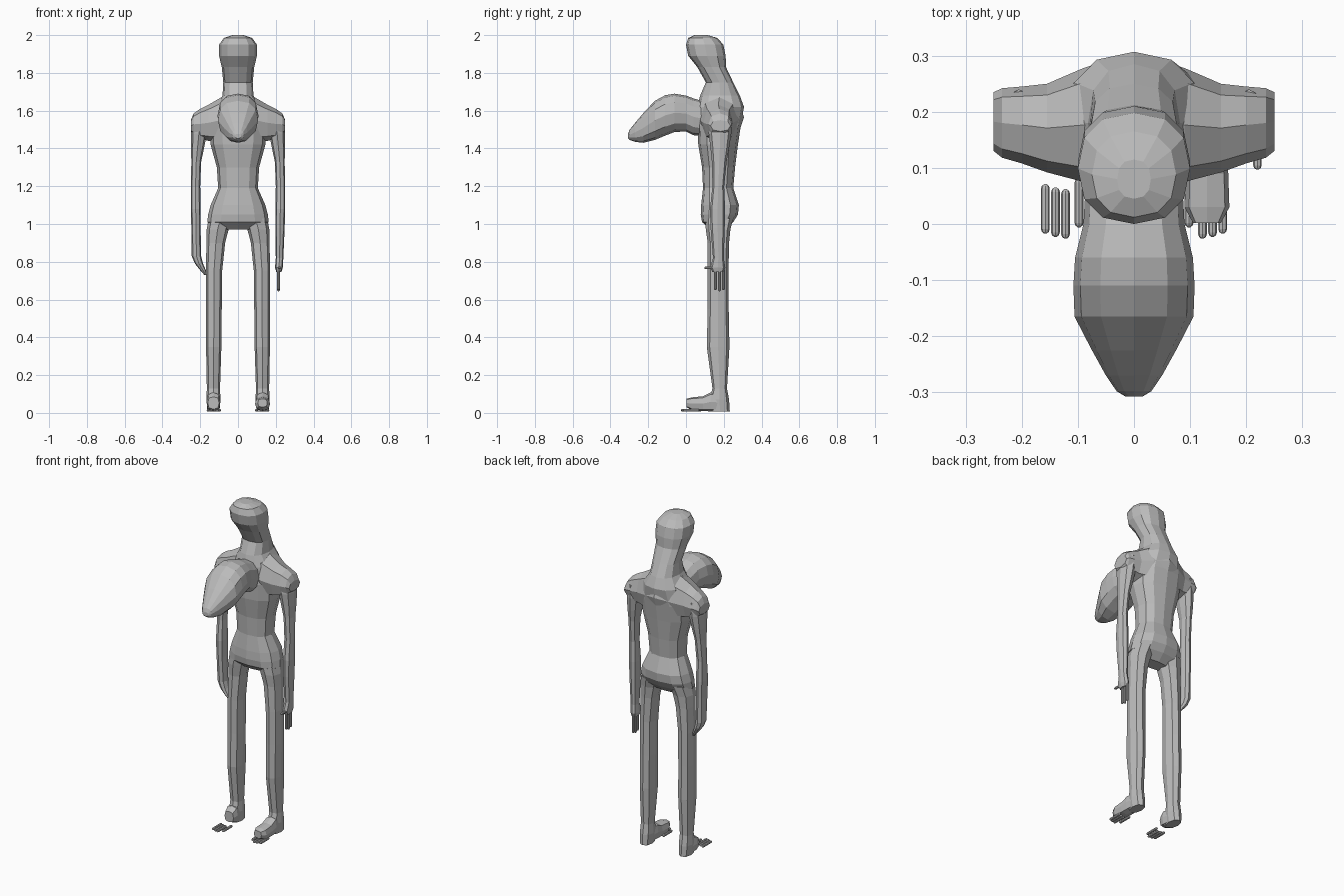
import bpy, bmesh, math
from mathutils import Vector

grey = bpy.data.materials.new("plain grey")
grey.diffuse_color = (0.5, 0.5, 0.5, 1)

AXES = {"x": (0, 1, 2), "y": (1, 0, 2), "z": (2, 0, 1)}


def loft(name, axis, rows, sides=8, power=0.85):
    """Skin rings along an axis; row = (position, u_min, u_max, v_min, v_max)."""
    a, u, v = AXES[axis]
    bm = bmesh.new()
    rings = []
    for pos, u0, u1, v0, v1 in rows:
        ring = []
        for i in range(sides):
            t = 2 * math.pi * i / sides
            c, s = math.cos(t), math.sin(t)
            p = Vector((0, 0, 0))
            p[a] = pos
            p[u] = (u0 + u1) / 2 + (u1 - u0) / 2 * math.copysign(abs(c) ** power, c)
            p[v] = (v0 + v1) / 2 + (v1 - v0) / 2 * math.copysign(abs(s) ** power, s)
            ring.append(bm.verts.new(p))
        rings.append(ring)
    for r, q in zip(rings, rings[1:]):
        for i in range(sides):
            j = (i + 1) % sides
            bm.faces.new((r[i], r[j], q[j], q[i]))
    bm.faces.new(rings[0])
    bm.faces.new(rings[-1])
    bmesh.ops.recalc_face_normals(bm, faces=bm.faces)
    mesh = bpy.data.meshes.new(name)
    bm.to_mesh(mesh)
    bm.free()
    mesh.materials.append(grey)
    obj = bpy.data.objects.new(name, mesh)
    bpy.context.collection.objects.link(obj)
    return obj


def flip(rows):
    """Mirror z- or y-lofted rows across x = 0."""
    return [(p, -u1, -u0, v0, v1) for p, u0, u1, v0, v1 in rows]


def digit(name, axis, start, end, cu, cv, r=0.0075):
    """Rounded finger or toe."""
    d = r if end > start else -r
    rows = []
    for pos, k in ((start, .3), (start + .4 * d, .8), (start + d, 1),
                   (end - d, 1), (end - .4 * d, .8), (end, .3)):
        rows.append((pos, cu - r * k, cu + r * k, cv - r * k, cv + r * k))
    return loft(name, axis, rows, 8, 1)


# Torso, long neck and upper head in one skin
loft("torso_neck_head", "z", [
    (0.97, -.09, .09, .13, .21), (1.01, -.163, .163, .085, .25),
    (1.05, -.158, .158, .078, .275), (1.10, -.145, .145, .08, .28),
    (1.19, -.105, .105, .09, .25), (1.30, -.112, .112, .085, .26),
    (1.42, -.145, .145, .065, .275), (1.52, -.15, .15, .06, .29),
    (1.62, -.12, .12, .06, .307), (1.68, -.082, .082, .075, .285),
    (1.75, -.078, .078, .105, .25), (1.83, -.086, .086, .06, .212),
    (1.89, -.1, .1, .012, .21), (1.95, -.1, .1, 0, .198),
    (1.985, -.075, .075, .012, .165), (2.0, -.03, .03, .045, .115)], 12)

# Shoulder yoke
half = [(.25, .13, .235, 1.49, 1.55), (.235, .118, .242, 1.47, 1.585),
        (.2, .108, .245, 1.45, 1.61), (.155, .092, .25, 1.44, 1.632),
        (.09, .075, .278, 1.43, 1.67)]
loft("shoulders", "x", [(-r[0], *r[1:]) for r in half]
     + [(0, .08, .307, 1.45, 1.68)] + half[::-1])

# Drooping second head on the chest
loft("chest_head", "y", [
    (.12, -.08, .08, 1.46, 1.64), (.04, -.088, .088, 1.47, 1.665),
    (0, -.09, .09, 1.49, 1.68), (-.06, -.105, .105, 1.487, 1.69),
    (-.11, -.108, .108, 1.468, 1.682), (-.165, -.106, .106, 1.445, 1.652),
    (-.225, -.075, .075, 1.43, 1.588), (-.27, -.05, .05, 1.435, 1.535),
    (-.298, -.031, .031, 1.445, 1.5), (-.307, -.016, .016, 1.453, 1.478)], 12)

# Arms: the left one ends in a bent, handless taper
upper_arm = [(1.56, .17, .24, .125, .24), (1.48, .165, .249, .12, .24),
             (1.40, .18, .249, .13, .228), (1.33, .195, .247, .137, .215),
             (1.20, .2, .25, .14, .202), (1.08, .198, .25, .127, .207),
             (0.98, .198, .247, .13, .205)]
loft("right_arm", "z", upper_arm + [
    (.82, .2, .24, .143, .2), (.77, .196, .237, .128, .208),
    (.745, .203, .23, .14, .2)])
loft("left_arm", "z", flip(upper_arm + [
    (.83, .195, .245, .138, .203), (.79, .185, .228, .14, .2),
    (.755, .17, .2, .145, .19), (.73, .166, .178, .155, .18)]))

# Right hand fingers and thumb
for i, y in enumerate((.156, .177, .198)):
    digit(f"finger_{i + 1}", "z", .765, (.65, .643, .65)[i], .214, y)
digit("thumb", "y", .16, .097, .22, .768)

# Legs
leg = [(1.03, .03, .155, .1, .25), (.97, .05, .166, .105, .235),
       (.90, .068, .167, .115, .228), (.75, .084, .17, .115, .225),
       (.55, .086, .17, .115, .226), (.35, .088, .169, .11, .23),
       (.13, .095, .165, .14, .217), (.07, .093, .167, .125, .228),
       (.008, .098, .162, .13, .232)]
loft("right_leg", "z", leg)
loft("left_leg", "z", flip(leg))

# Feet: full on the right, stump on the left
loft("right_foot", "y", [
    (.2, .1, .16, .008, .1), (.13, .093, .167, .008, .108),
    (.09, .092, .168, .01, .088), (.03, .09, .17, .015, .082),
    (.002, .105, .155, .03, .075)], 8, .65)
loft("left_foot_stump", "y", flip([
    (.2, .1, .16, .008, .1), (.13, .093, .167, .008, .108),
    (.1, .1, .16, .02, .085)]), 8, .65)

# Toes on both sides
for side, s in (("right", 1), ("left", -1)):
    for i, (x, y) in enumerate(((.098, -.006), (.122, -.026),
                                (.14, -.023), (.158, -.017))):
        digit(f"{side}_toe_{i + 1}", "y", y + .088, y, s * x, .014, .0078)
